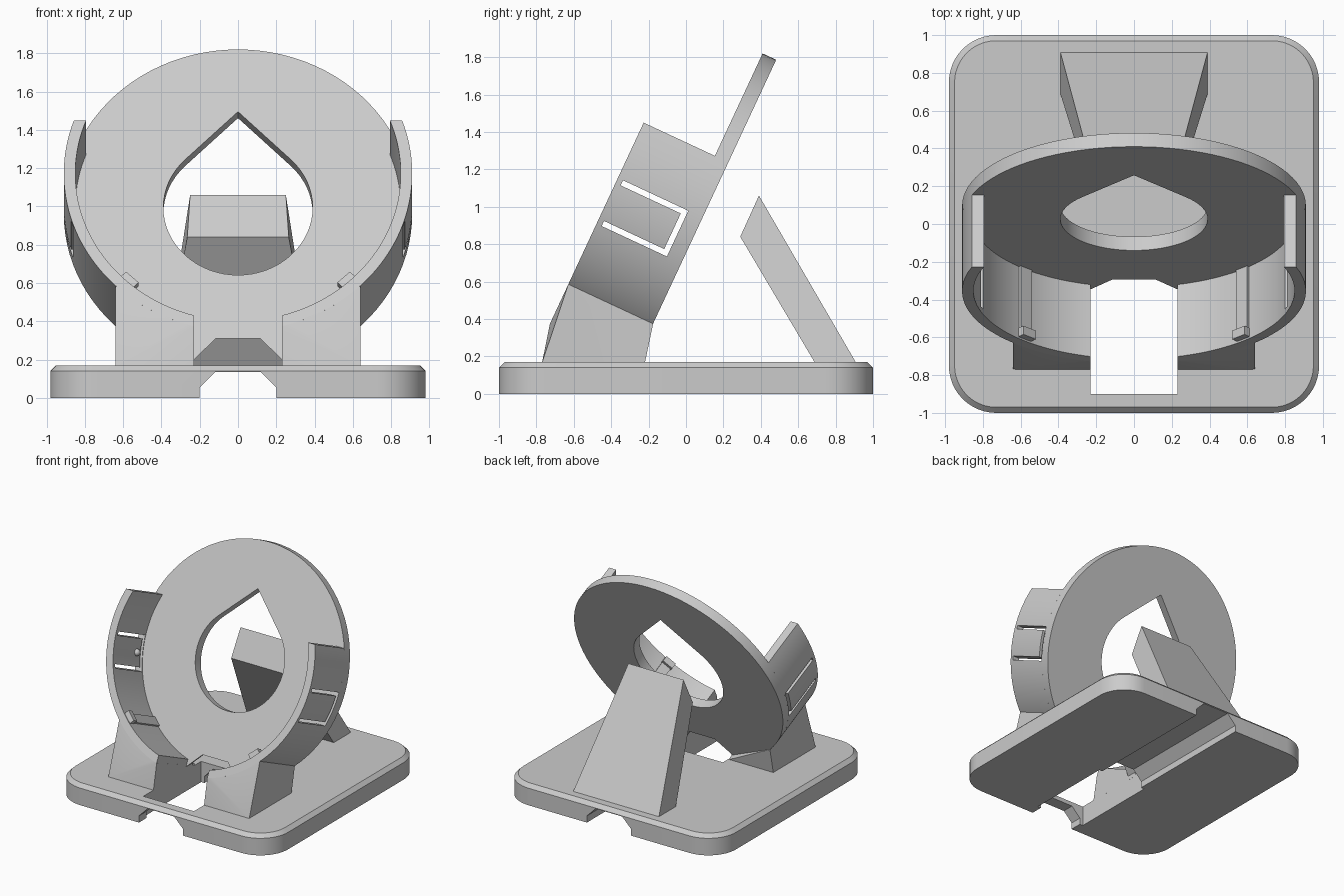
import bpy, bmesh, math
from mathutils import Matrix, Vector

if "Cube" in bpy.data.objects:
    bpy.data.objects.remove(bpy.data.objects["Cube"])

grey = bpy.data.materials.new("light_grey")
grey.use_nodes = True
grey.diffuse_color = (0.6, 0.6, 0.6, 1)
grey.node_tree.nodes["Principled BSDF"].inputs["Base Color"].default_value = (0.6, 0.6, 0.6, 1)

# Cradle frame: local x, local y up the tilted plate, local z out of its front
TILT = math.radians(65)
CRADLE = Matrix.Translation((0, 0.025, 0.995)) @ Matrix.Rotation(TILT, 4, 'X')
# Frame for profiles drawn in x, z and extruded along -y
UPRIGHT = Matrix.Rotation(math.pi / 2, 4, 'X')
R_OUT, R_IN, PLATE, DEPTH = 0.91, 0.85, 0.08, 0.42
GAP, SIDE, WALL_TOP = 0.23, 0.64, 0.306


def make(name, bm, matrix=Matrix()):
    bmesh.ops.transform(bm, matrix=matrix, verts=bm.verts)
    bmesh.ops.recalc_face_normals(bm, faces=bm.faces)
    mesh = bpy.data.meshes.new(name)
    bm.to_mesh(mesh)
    bm.free()
    mesh.materials.append(grey)
    obj = bpy.data.objects.new(name, mesh)
    bpy.context.collection.objects.link(obj)
    return obj


def loft(name, loops, matrix=Matrix()):
    bm = bmesh.new()
    rings = [[bm.verts.new(p) for p in loop] for loop in loops]
    n = len(rings[0])
    for a, b in zip(rings, rings[1:]):
        for i in range(n):
            j = (i + 1) % n
            bm.faces.new((a[i], a[j], b[j], b[i]))
    bm.faces.new(rings[0])
    bm.faces.new(rings[-1])
    return make(name, bm, matrix)


def prism(name, pts, z0, z1, matrix=Matrix()):
    return loft(name, [[(x, y, z) for x, y in pts] for z in (z0, z1)], matrix)


def box(name, x0, x1, y0, y1, z0, z1, matrix=Matrix()):
    return prism(name, [(x0, y0), (x1, y0), (x1, y1), (x0, y1)], z0, z1, matrix)


def arc(r, a0, a1, n, cx=0, cy=0):
    steps = [a0 + (a1 - a0) * i / n for i in range(n + 1)]
    return [(cx + r * math.cos(a), cy + r * math.sin(a)) for a in steps]


def apply(obj, mod):
    bpy.context.view_layer.objects.active = obj
    bpy.ops.object.modifier_apply(modifier=mod.name)


def cut(obj, *cutters):
    for cutter in cutters:
        mod = obj.modifiers.new("cut", 'BOOLEAN')
        mod.operation, mod.solver, mod.object = 'DIFFERENCE', 'EXACT', cutter
        apply(obj, mod)
        bpy.data.objects.remove(cutter)


def mirror(obj):
    apply(obj, obj.modifiers.new("mirror", 'MIRROR'))


def mirrored_profile(half):
    return half + [(-x, y) for x, y in reversed(half)]


# Base slab with rounded corners and a chamfered top edge
def slab_loop(inset, z):
    r, pts = 0.25, []
    for k, (sx, sy) in enumerate([(1, 1), (-1, 1), (-1, -1), (1, -1)]):
        a = k * math.pi / 2
        pts += arc(r - inset, a, a + math.pi / 2, 12, sx * (0.98 - r), sy * (1 - r))
    return [(x, y, z) for x, y in pts]


base = loft("base", [slab_loop(0, 0), slab_loop(0, 0.14), slab_loop(0.03, 0.17)])
channel = mirrored_profile([(0.2, -0.1), (0.2, 0.055), (0.12, 0.135)])
cut(base,
    prism("channel_cutter", channel, -1.2, 1.2, UPRIGHT),
    box("opening_cutter", -GAP, GAP, -0.9, -0.15, -0.1, 0.3))

# Tilted back plate with a teardrop opening and a cable notch below
plate = prism("back_plate", arc(R_OUT, 0, 2 * math.pi, 96)[:-1], -PLATE, 0, CRADLE)
teardrop = arc(0.39, math.radians(135), math.radians(405), 48) + [(0, 0.39 * math.sqrt(2))]
notch = mirrored_profile([(GAP, -0.1), (GAP, 0.2), (0.115, 0.31)])
cut(plate,
    prism("teardrop_cutter", teardrop, -0.3, 0.3, CRADLE),
    prism("notch_cutter", notch, 0.05, 0.9, UPRIGHT),
    box("floor_cutter", -1, 1, -1, 1, -0.3, 0.14))


# Curved side walls, open at the bottom and ending level at the top
def wall_arc(r):
    return arc(r, -math.acos(GAP / r), math.asin(WALL_TOP / r), 40)


wall = prism("side_walls", wall_arc(R_OUT) + wall_arc(R_IN)[::-1], -0.005, DEPTH, CRADLE)
cut(wall,
    box("upper_slot_cutter", 0.7, 1, -0.05, -0.02, 0.005, 0.39, CRADLE),
    box("lower_slot_cutter", 0.7, 1, -0.29, -0.26, 0.005, 0.39, CRADLE),
    box("end_slot_cutter", 0.7, 1, -0.275, -0.035, 0.005, 0.035, CRADLE))
mirror(wall)

# Small nub at the free end of each spring tab
bm = bmesh.new()
bmesh.ops.create_uvsphere(bm, u_segments=16, v_segments=10, radius=0.028)
nub = make("tab_nubs", bm, CRADLE @ Matrix.Translation((0.835, -0.155, 0.09)))
mirror(nub)

# Ribs along the inside of the walls, each with a retaining catch
RIB = CRADLE @ Matrix.Rotation(math.radians(-47), 4, 'Z')
mirror(box("wall_ribs", 0.835, 0.86, -0.04, 0.04, 0, 0.38, RIB))
mirror(box("rib_catches", 0.81, 0.86, -0.045, 0.045, 0.36, 0.41, RIB))

# Pedestals: hull from the wall's outer curve down to a rectangle on the base
bm = bmesh.new()
for x, y in arc(R_OUT - 0.001, -math.acos(GAP / R_OUT), -math.acos(SIDE / R_OUT), 12):
    for z in (-PLATE, DEPTH):
        p = CRADLE @ Vector((x, y, z))
        p.z = max(p.z, 0.165)
        bm.verts.new(p)
for x in (GAP, SIDE):
    for y in (-0.77, -0.22):
        bm.verts.new((x, y, 0.165))
hull = bmesh.ops.convex_hull(bm, input=bm.verts)
loose = [v for v in bm.verts if not v.link_faces]
bmesh.ops.delete(bm, geom=loose, context='VERTS')
mirror(make("pedestals", bm))


# Leaning rear support, tapering toward its top
def support_row(half, y, z):
    return [(-half, y, z), (half, y, z)]


foot = support_row(0.39, 0.69, 0.165) + support_row(0.39, 0.91, 0.165)[::-1]
head = support_row(0.265, 0.29, 0.84) + support_row(0.25, 0.39, 1.06)[::-1]
loft("rear_support", [foot, head])

# Smooth the curves, keep the edges crisp
for obj in bpy.context.collection.objects:
    if obj.type == 'MESH' and obj.data.materials and obj.data.materials[0] == grey:
        obj.select_set(True)
        bpy.context.view_layer.objects.active = obj
bpy.ops.object.shade_smooth_by_angle(angle=math.radians(25))
